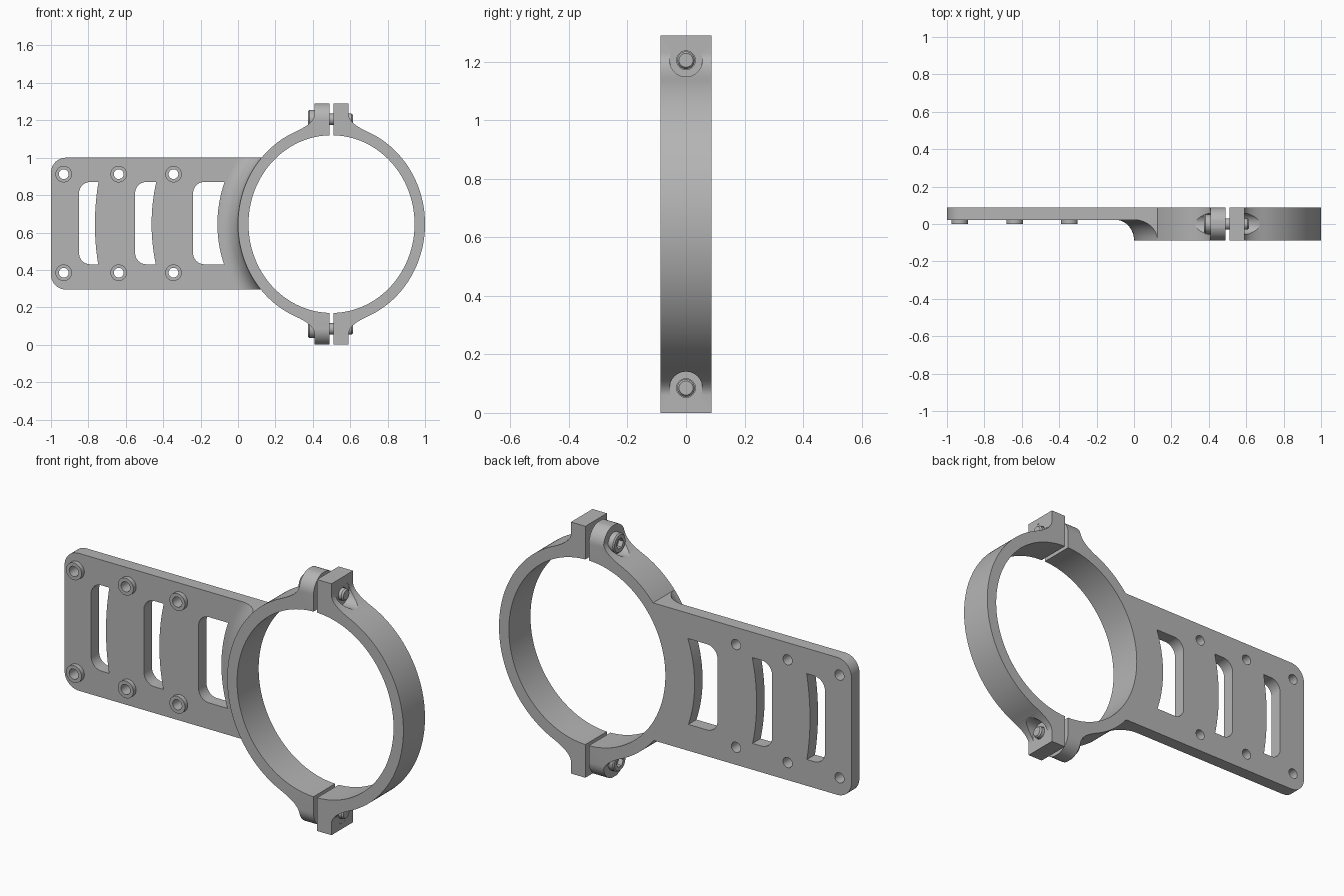
import bpy, bmesh, math
from mathutils import Matrix, Vector

if "Cube" in bpy.data.objects:
    bpy.data.objects.remove(bpy.data.objects["Cube"], do_unlink=True)

grey = bpy.data.materials.new("mid_grey")
grey.use_nodes = True
COLOUR = (0.46, 0.46, 0.46, 1)
grey.diffuse_color = COLOUR
grey.node_tree.nodes["Principled BSDF"].inputs["Base Color"].default_value = COLOUR

CX, CZ = 0.5, 0.645          # ring centre
A, B = 0.5, 0.535            # outer half-axes
WALL, HALF = 0.056, 0.0875   # wall thickness, half depth
BOLT = 0.56                  # bolt height from centre
PLATE_Y = 0.0225             # front face of plate


def finish(bm, name):
    bmesh.ops.recalc_face_normals(bm, faces=bm.faces)
    mesh = bpy.data.meshes.new(name)
    bm.to_mesh(mesh)
    bm.free()
    obj = bpy.data.objects.new(name, mesh)
    bpy.context.collection.objects.link(obj)
    mesh.materials.append(grey)
    return obj


def prism(name, outline, lo, hi, along_x=False):
    """Extrude an (x, z) outline along y, or a (y, z) outline along x."""
    bm = bmesh.new()
    verts = [bm.verts.new((lo, u, v) if along_x else (u, lo, v)) for u, v in outline]
    face = bm.faces.new(verts)
    new = bmesh.ops.extrude_face_region(bm, geom=[face])["geom"]
    step = Vector((hi - lo, 0, 0)) if along_x else Vector((0, hi - lo, 0))
    bmesh.ops.translate(bm, vec=step, verts=[g for g in new if isinstance(g, bmesh.types.BMVert)])
    return finish(bm, name)


def lathe(name, profile, centre, axis, closed=False, sides=40):
    """Revolve (distance, radius) points about the x or y axis."""
    bm = bmesh.new()
    rings = []
    for d, r in profile:
        ring = []
        for i in range(sides):
            t = math.tau * i / sides
            c, s = r * math.cos(t), r * math.sin(t)
            p = (d, c, s) if axis == "x" else (c, d, s)
            ring.append(bm.verts.new(Vector(centre) + Vector(p)))
        rings.append(ring)
    pairs = list(zip(rings, rings[1:]))
    if closed:
        pairs.append((rings[-1], rings[0]))
    else:
        bm.faces.new(rings[0])
        bm.faces.new(rings[-1])
    for p, q in pairs:
        for i in range(sides):
            j = (i + 1) % sides
            bm.faces.new((p[i], p[j], q[j], q[i]))
    return finish(bm, name)


def boolean(obj, tool, operation="DIFFERENCE"):
    mod = obj.modifiers.new("cut", "BOOLEAN")
    mod.operation, mod.object, mod.solver = operation, tool, "EXACT"
    bpy.context.view_layer.objects.active = obj
    bpy.ops.object.modifier_apply(modifier=mod.name)
    bpy.data.objects.remove(tool, do_unlink=True)


def smooth(obj):
    bpy.ops.object.select_all(action="DESELECT")
    obj.select_set(True)
    bpy.context.view_layer.objects.active = obj
    bpy.ops.object.shade_smooth_by_angle(angle=math.radians(30))


def corner(cx, cz, r, start, n=10):
    """Quarter arc, anticlockwise from the start angle in degrees."""
    return [(cx + r * math.cos(math.radians(start + 90 * i / n)),
             cz + r * math.sin(math.radians(start + 90 * i / n))) for i in range(n + 1)]


def ring_x(z, offset):
    """Left-hand x of the ring's outline, grown by an offset."""
    return CX - (A + offset) * math.sqrt(1 - ((z - CZ) / (B + offset)) ** 2)


def ring_half(name, side):
    """Half ring with a filleted clamping lug at each end."""
    gap, lug, blend, top = 0.01, 0.092, 0.19, 0.645
    # outer arc, from the middle up to where the fillet starts
    end = math.acos(blend / A)
    upper = [(A * math.cos(end * i / 36), B * math.sin(end * i / 36)) for i in range(37)]
    p0, p1, p2 = Vector(upper[-1]), Vector((lug, 0.54)), Vector((lug, 0.585))
    for i in range(1, 11):
        t = i / 10
        upper.append(tuple(p0 * (1 - t) ** 2 + p1 * 2 * t * (1 - t) + p2 * t * t))
    upper += [(lug, top), (gap, top)]
    # inner arc, back down to the middle
    a, b = A - WALL, B - 0.06
    end = math.acos(gap / a)
    inner = [(a * math.cos(end * i / 48), b * math.sin(end * i / 48)) for i in range(48, -1, -1)]
    lower = [(u, -v) for u, v in reversed(upper[1:])]
    outline = upper + inner + [(u, -v) for u, v in reversed(inner[:-1])] + lower
    return prism(name, [(CX + side * u, CZ + v) for u, v in outline], -HALF, HALF)


# clamp ring halves
bracket_ring = ring_half("bracket_ring", -1)
clamp_ring = ring_half("clamp_ring", 1)

# rounded lug ends on the bracket half
capsule = corner(0, CZ + BOLT, HALF, 0) + corner(0, CZ + BOLT, HALF, 90)[1:]
capsule += [(-u, 2 * CZ - v) for u, v in capsule]
boolean(bracket_ring, prism("capsule", capsule, -0.2, 0.7, True), "INTERSECT")

# bolt pockets and bolt holes
for half, side in ((bracket_ring, -1), (clamp_ring, 1)):
    for up in (-1, 1):
        spot = (CX, 0, CZ + up * BOLT)
        boolean(half, lathe("pocket", [(side * 0.0915, 0.056), (side * 0.35, 0.056)], spot, "x"))
        boolean(half, lathe("bore", [(side * -0.05, 0.032), (side * 0.15, 0.032)], spot, "x"))
    smooth(half)

# clamp bolts with hexagon sockets
for label, up in (("upper", 1), ("lower", -1)):
    spot = (CX, 0, CZ + up * BOLT)
    bolt = lathe(label + "_bolt", [(-0.125, 0.044), (-0.119, 0.05), (-0.09, 0.05), (-0.09, 0.03),
                                   (0.107, 0.03), (0.115, 0.024)], spot, "x")
    boolean(bolt, lathe("socket", [(-0.2, 0.028), (-0.1, 0.028)], spot, "x", sides=6))
    smooth(bolt)

# mounting plate, its right edge following the ring
LOW, HIGH, R = 0.295, 1.0, 0.08
edge = [LOW + (HIGH - LOW) * i / 32 for i in range(33)]
outline = [(ring_x(z, -0.004), z) for z in edge]
outline += corner(-1 + R, HIGH - R, R, 90) + corner(-1 + R, LOW + R, R, 180)
plate = prism("mounting_plate", outline, PLATE_Y, HALF)

# slots with a straight left side and a right side parallel to the ring
for left, offset in ((-0.85, 0.765), (-0.55, 0.462), (-0.24, 0.11)):
    lo, hi, r = 0.43, 0.87, 0.06
    slot = [(ring_x(lo + (hi - lo) * i / 20, offset), lo + (hi - lo) * i / 20) for i in range(21)]
    slot += corner(left + r, hi - r, r, 90) + corner(left + r, lo + r, r, 180)
    boolean(plate, prism("slot", slot, -0.1, 0.2))

# screw holes with raised bosses
for i, x in enumerate((-0.932, -0.638, -0.345)):
    for label, z in (("lower", 0.385), ("upper", 0.912)):
        boolean(plate, lathe("hole", [(-0.1, 0.026), (0.2, 0.026)], (x, 0, z), "y"))
        boss = lathe(f"{label}_boss_{i + 1}", [(0, 0.026), (0, 0.044), (PLATE_Y, 0.044),
                                               (PLATE_Y, 0.026)], (x, 0, z), "y", closed=True)
        smooth(boss)
smooth(plate)

# concave fillet between plate and ring
bm = bmesh.new()
F = 0.1
section = [(F - F * math.sin(t), PLATE_Y - (HALF + PLATE_Y) * (1 - math.cos(t)))
           for t in (math.pi / 2 * i / 12 for i in range(13))]
section += [(-0.004, -HALF), (-0.004, PLATE_Y + 0.002), (F, PLATE_Y + 0.002)]
rows = [[bm.verts.new((ring_x(z, o), y, z)) for o, y in section] for z in edge]
for p, q in zip(rows, rows[1:]):
    for i in range(len(section)):
        j = (i + 1) % len(section)
        bm.faces.new((p[i], p[j], q[j], q[i]))
bm.faces.new(rows[0])
bm.faces.new(rows[-1])
smooth(finish(bm, "ring_fillet"))
